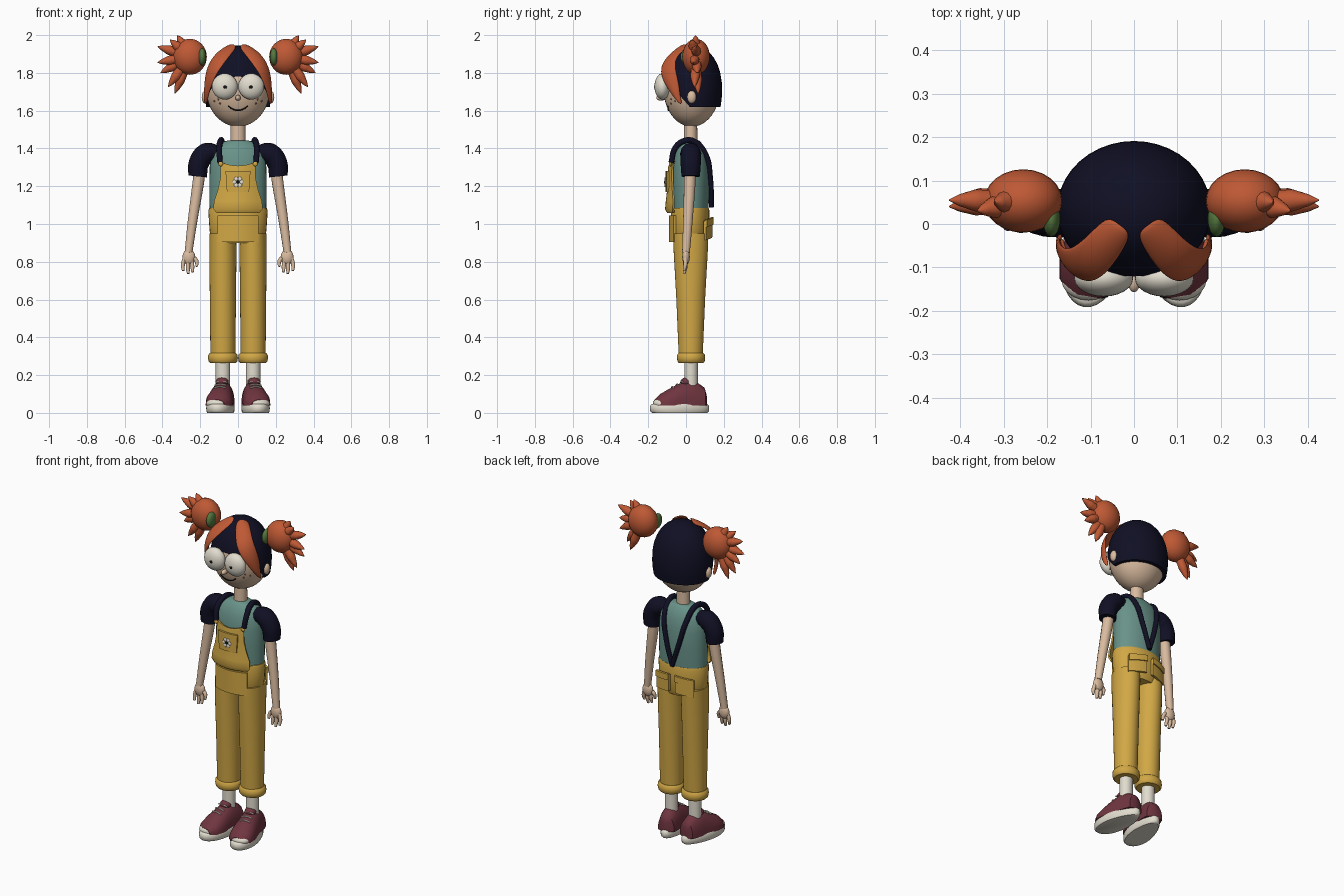
import bpy, bmesh, math
from math import sin, cos, pi, sqrt
from mathutils import Vector

if "Cube" in bpy.data.objects:
    bpy.data.objects.remove(bpy.data.objects["Cube"])

parts = []


def material(name, rgb):
    m = bpy.data.materials.new(name)
    m.use_nodes = True
    m.diffuse_color = (*rgb, 1)
    m.node_tree.nodes["Principled BSDF"].inputs["Base Color"].default_value = (*rgb, 1)
    return m


ORANGE = material("orange hair", (0.52, 0.10, 0.035))
NAVY = material("navy", (0.005, 0.005, 0.018))
SKIN = material("skin", (0.70, 0.50, 0.35))
WHITE = material("off white", (0.76, 0.72, 0.62))
BLACK = material("black", (0.005, 0.005, 0.005))
GREEN = material("green", (0.09, 0.19, 0.05))
TEAL = material("teal", (0.14, 0.29, 0.25))
YELLOW = material("yellow", (0.64, 0.39, 0.06))
MAROON = material("maroon", (0.16, 0.035, 0.05))
BROWN = material("freckle brown", (0.25, 0.08, 0.04))


def add(name, data, mat):
    ob = bpy.data.objects.new(name, data)
    bpy.context.scene.collection.objects.link(ob)
    data.materials.append(mat)
    parts.append(ob)
    return ob


def from_bmesh(name, bm, mat):
    bmesh.ops.recalc_face_normals(bm, faces=bm.faces)
    me = bpy.data.meshes.new(name)
    bm.to_mesh(me)
    bm.free()
    return add(name, me, mat)


def ball(name, loc, size, mat, seg=24):
    bm = bmesh.new()
    bmesh.ops.create_uvsphere(bm, u_segments=seg, v_segments=seg * 2 // 3, radius=1)
    bmesh.ops.scale(bm, vec=size, verts=bm.verts)
    bmesh.ops.translate(bm, vec=loc, verts=bm.verts)
    return from_bmesh(name, bm, mat)


def skin(name, rings, mat):
    """Join closed rings of points and cap both ends."""
    bm = bmesh.new()
    vs = [[bm.verts.new(p) for p in r] for r in rings]
    n = len(vs[0])
    for a, b in zip(vs, vs[1:]):
        for i in range(n):
            j = (i + 1) % n
            bm.faces.new((a[i], a[j], b[j], b[i]))
    bm.faces.new(vs[0])
    bm.faces.new(vs[-1])
    return from_bmesh(name, bm, mat)


def loft(name, cx, cy, sections, mat, n=32):
    """Stack of ellipses (z, rx, ry)."""
    turn = [2 * pi * i / n for i in range(n)]
    return skin(name, [[(cx + rx * cos(a), cy + ry * sin(a), z) for a in turn]
                       for z, rx, ry in sections], mat)


def tube(name, pts, mat, s=1):
    """Round tube through (x, y, z, radius) points."""
    cu = bpy.data.curves.new(name, 'CURVE')
    cu.dimensions = '3D'
    cu.bevel_depth, cu.bevel_resolution, cu.resolution_u = 1, 4, 6
    cu.use_fill_caps = True
    sp = cu.splines.new('BEZIER')
    sp.bezier_points.add(len(pts) - 1)
    for bp, (x, y, z, r) in zip(sp.bezier_points, pts):
        bp.co, bp.radius = (s * x, y, z), r
        bp.handle_left_type = bp.handle_right_type = 'AUTO'
    return add(name, cu, mat)


def patch(name, f, rows, cols, mat, thick, smooth=0):
    """Cloth sheet from f(row, col), both 0..1, given thickness."""
    bm = bmesh.new()
    g = [[bm.verts.new(f(r / (rows - 1), c / (cols - 1))) for c in range(cols)] for r in range(rows)]
    for r in range(rows - 1):
        for c in range(cols - 1):
            bm.faces.new((g[r][c], g[r][c + 1], g[r + 1][c + 1], g[r + 1][c]))
    ob = from_bmesh(name, bm, mat)
    sol = ob.modifiers.new("thickness", 'SOLIDIFY')
    sol.thickness, sol.offset = thick, 0
    if smooth:
        ob.modifiers.new("round", 'SUBSURF').levels = smooth
    return ob


def face_y(x, z):
    return 0.03 - 0.15 * sqrt(max(0, 1 - (x / 0.17) ** 2 - ((z - 1.72) / 0.205) ** 2))


# Head, hair cap, nose, mouth
ball("head", (0, 0.03, 1.72), (0.17, 0.15, 0.205), SKIN, 36)
dome = [(1.62, .95), (1.66, .985), (1.7, 1), (1.75, .99), (1.8, .94), (1.84, .86),
        (1.88, .73), (1.91, .57), (1.93, .4), (1.942, .2), (1.945, .02)]
cap = loft("hair_cap", 0, 0.032, [(z, .177 * k, .159 * k) for z, k in dome], NAVY, 40)
bm = bmesh.new()
bm.from_mesh(cap.data)
bmesh.ops.bisect_plane(bm, geom=bm.verts[:] + bm.edges[:] + bm.faces[:], plane_co=(0, 0.02, 1.62),
                       plane_no=(0, .16, .14), clear_inner=True)
bm.to_mesh(cap.data)
bm.free()
ball("nose", (0, -0.132, 1.668), (.014, .025, .015), SKIN, 16)
tube("mouth", [(x, face_y(x, z) - .001, z, .0035) for x, z in
               ((-.052, 1.625), (-.028, 1.608), (0, 1.602), (.028, 1.608), (.052, 1.625))], BLACK)

# Neck and shirt
loft("neck", 0, 0.025, [(1.4, .04, .036), (1.55, .038, .034)], SKIN)
loft("shirt", 0, 0.025, [(1.06, .15, .093), (1.2, .152, .1), (1.3, .15, .098), (1.37, .142, .087),
                         (1.41, .122, .07), (1.432, .088, .055), (1.442, .055, .045)], TEAL)

# Trousers top, front panel, bib and bib pocket
loft("trouser_waist", 0, 0.022, [(.9, .13, .085), (.93, .147, .096), (1.0, .153, .102),
                                 (1.07, .157, .102), (1.085, .153, .098)], YELLOW)
patch("front_panel", lambda r, c: ((c - .5) * .21, -.084 + 2.2 * ((c - .5) * .21) ** 2, .905 + .14 * r),
      4, 9, YELLOW, .012)
bib_rows = [(1.335, .102, -.088), (1.3, .09, -.09), (1.24, .092, -.092), (1.18, .105, -.095),
            (1.12, .125, -.102), (1.08, .128, -.106), (1.06, .11, -.095)]


def bib(r, c):
    z, w, y = bib_rows[round(r * 6)]
    x = (2 * c - 1) * w
    dip = .028 * (1 - (2 * c - 1) ** 2) if r == 0 else 0
    return x, y + 2.4 * x * x, z - dip


patch("bib", bib, 7, 11, YELLOW, .01)
patch("bib_pocket", lambda r, c: ((c - .5) * (.115 + .015 * r), -.102 + 2 * ((c - .5) * .12) ** 2, 1.17 + .11 * r),
      4, 7, YELLOW, .012)
for i in range(6):
    a = i * pi / 3
    ball(f"flower_petal_{i}", (.019 * cos(a), -.11, 1.222 + .019 * sin(a)), (.011, .004, .011), WHITE, 12)
ball("flower_centre", (0, -.112, 1.222), (.009, .005, .009), BLACK, 12)

# Hair lock edges (outer point, inner point) and pigtail spike tips
lock = [((.06, .025, 1.935), (0, -.02, 1.945)), ((.11, -.03, 1.91), (.035, -.08, 1.897)),
        ((.15, -.06, 1.86), (.075, -.13, 1.847)), ((.17, -.05, 1.8), (.115, -.135, 1.79)),
        ((.174, -.035, 1.74), (.14, -.105, 1.73)), ((.172, -.03, 1.68), (.155, -.07, 1.68)),
        ((.165, -.02, 1.64), (.162, -.03, 1.64))]
spikes = [(.32, .05, 1.998), (.36, .03, 1.975), (.425, .055, 1.94), (.425, .04, 1.855),
          (.41, .06, 1.8), (.37, .045, 1.725), (.335, .065, 1.69)]
# Shoe upper sections (y, half width, height)
upper = [(.082, .02, .06), (.07, .05, .095), (.03, .058, .122), (-.02, .062, .132), (-.07, .068, .112),
         (-.12, .073, .086), (-.165, .066, .06), (-.195, .04, .03)]

for s, side in ((1, "left"), (-1, "right")):
    def P(x, y, z):
        return s * x, y, z

    # Eye, ear, freckles
    ball(side + "_eye", P(.07, -.125, 1.728), (.068, .042, .069), WHITE)
    ball(side + "_pupil", P(.068, -.166, 1.725), (.009, .004, .009), BLACK, 12)
    ball(side + "_ear", P(.174, .03, 1.672), (.018, .024, .034), SKIN, 16)
    for i, (x, z) in enumerate(((.125, 1.65), (.105, 1.66), (.095, 1.638))):
        ball(f"{side}_freckle_{i}", P(x, face_y(x, z), z), (.005, .004, .005), BROWN, 8)

    # Front hair lock
    def lock_point(r, c):
        o, i = (Vector(p) for p in lock[round(r * 6)])
        p = o.lerp(i, c)
        if c == .5:
            p += (p - Vector((0, .03, 1.74))).normalized() * .018
        return P(*p)
    patch(side + "_hair_lock", lock_point, 7, 3, ORANGE, .014, 2)

    # Pigtail
    mid = Vector((.255, .053, 1.885))
    ball(side + "_pigtail", P(*mid), (.09, .073, .095), ORANGE)
    ball(side + "_hair_tie", P(.19, .012, 1.885), (.021, .042, .046), GREEN, 16)
    for i, tip in enumerate(spikes):
        path = [(*mid.lerp(Vector(tip), t), r) for t, r in ((.35, .024), (.65, .025), (.86, .014), (1, .002))]
        tube(f"{side}_pigtail_spike_{i}", path, ORANGE, s)

    # Sleeve, arm and hand
    tube(side + "_sleeve", [(.11, .025, 1.375, .042), (.165, .025, 1.374, .056),
                            (.206, .025, 1.325, .054), (.214, .025, 1.252, .049)], NAVY, s)
    tube(side + "_arm", [(.2, .022, 1.3, .032), (.213, .019, 1.2, .031), (.24, .01, 1.02, .026),
                         (.262, 0, .85, .021)], SKIN, s)
    ball(side + "_palm", P(.26, 0, .825), (.034, .02, .042), SKIN, 16)
    for i, (x, z) in enumerate(((.292, .752), (.265, .737), (.242, .745), (.22, .775))):
        tube(f"{side}_finger_{i}", [(.26 + (x - .26) * .7, -.002, .82, .011), (x, -.004, z + .03, .011),
                                    (x - .002, -.01, z, .007)], SKIN, s)

    # Strap and button
    tube(side + "_strap", [(.095, -.078, 1.325, .015), (.1, -.058, 1.4, .016), (.092, -.01, 1.44, .016),
                           (.086, .04, 1.438, .016), (.075, .103, 1.37, .015), (.045, .129, 1.24, .014),
                           (0, .135, 1.09, .013)], NAVY, s)
    ball(side + "_strap_button", P(.092, -.083, 1.318), (.013, .008, .013), YELLOW, 12)

    # Trouser leg, cuff, back pocket with flap
    loft(side + "_trouser_leg", s * .08, .025, [(.29, .066, .063), (.6, .069, .076), (.85, .072, .09),
                                                (.95, .07, .094)], YELLOW)
    loft(side + "_cuff", s * .08, .027, [(.265, .068, .066), (.273, .076, .072), (.29, .079, .075),
                                         (.308, .077, .073), (.318, .068, .065)], YELLOW)
    for name, low, high, out in (("_back_pocket", .93, 1.03, 0), ("_pocket_flap", 1.0, 1.037, .007)):
        patch(side + name, lambda r, c: P(.02 + .105 * c, .133 + out - 2.2 * (.02 + .105 * c) ** 2,
                                          low + (high - low) * r - .015 * c), 3, 7, YELLOW, .014)

    # Sock
    loft(side + "_sock", s * .08, .027, [(.13, .038, .036), (.29, .038, .036)], WHITE)

    # Shoe, toes turned slightly outward
    def F(x, y, z, t=.16):
        return P(.08 + x * cos(t) - y * sin(t), .027 + x * sin(t) + y * cos(t), z)

    arc = [pi * i / 16 for i in range(17)]
    skin(side + "_shoe", [[F(w * cos(a), y, .04 + h * sin(a) ** .8) for a in arc] for y, w, h in upper], MAROON)
    turn = [2 * pi * i / 36 for i in range(36)]
    skin(side + "_sole", [[F(k * .071 * cos(a) * (1 - .17 * sin(a)), -.062 + k * .159 * sin(a), z) for a in turn]
                          for z, k in ((0, .93), (.008, .985), (.025, 1), (.04, .985), (.048, .93))], WHITE)
    ball(side + "_toe_cap", F(0, -.158, .05), (.062, .047, .03), WHITE, 20)
    ball(side + "_tongue", F(0, -.025, .163), (.034, .032, .025), MAROON, 16)
    for i, (y, z) in enumerate(((-.05, .168), (-.075, .152), (-.1, .139))):
        tube(f"{side}_lace_{i}", [(*F(x, y, z - 6 * x * x), .004) for x in (-.032, 0, .032)], WHITE)

# Turn curves and modifiers into meshes, then smooth
bpy.ops.object.select_all(action='DESELECT')
for ob in parts:
    ob.select_set(True)
bpy.context.view_layer.objects.active = parts[0]
bpy.ops.object.convert(target='MESH')
bpy.ops.object.shade_smooth_by_angle(angle=math.radians(45))
